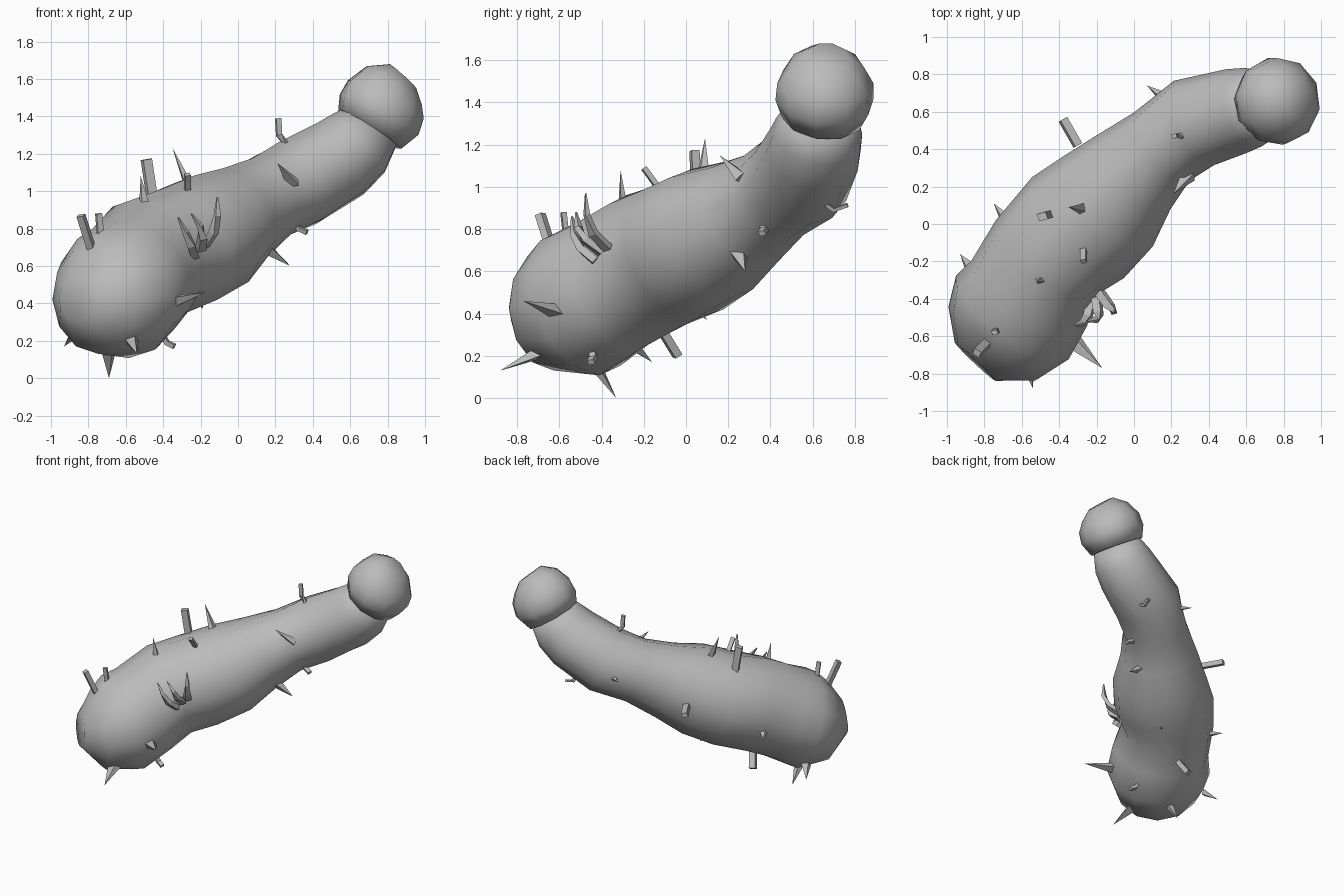
import bpy, bmesh, math
from mathutils import Vector as V

grey = bpy.data.materials.new("plain grey")
grey.diffuse_color = (0.5, 0.5, 0.5, 1)


def sweep(name, path, sides, smooth, twist=0.0):
    """Tube through (point, width radius, height radius); radius 0 makes a tip."""
    bm = bmesh.new()
    pts = [V(s[0]) for s in path]
    rings = []
    for i, (p, r, h) in enumerate(path):
        d = (pts[min(i + 1, len(pts) - 1)] - pts[max(i - 1, 0)]).normalized()
        ref = V((0, 0, 1)) if abs(d.z) < 0.93 else V((0, 1, 0))
        u = d.cross(ref).normalized()
        w = u.cross(d)
        ring = []
        for k in range(1 if r == 0 else sides):
            a = 2 * math.pi * k / sides + twist
            ring.append(bm.verts.new(pts[i] + r * math.cos(a) * u + h * math.sin(a) * w))
        rings.append(ring)
    for a, b in zip(rings, rings[1:]):
        for k in range(sides):
            j = (k + 1) % sides
            if len(b) == 1:
                bm.faces.new((a[k], a[j], b[0]))
            else:
                bm.faces.new((a[k], a[j], b[j], b[k]))
    for ring in (rings[0], rings[-1]):
        if len(ring) > 2:
            bm.faces.new(ring)
    bmesh.ops.recalc_face_normals(bm, faces=bm.faces)
    for f in bm.faces:
        f.smooth = smooth
    me = bpy.data.meshes.new(name)
    bm.to_mesh(me)
    bm.free()
    me.materials.append(grey)
    ob = bpy.data.objects.new(name, me)
    bpy.context.collection.objects.link(ob)
    return ob


# Thick bent body with a rounded lower end
sweep("body", [
    ((-0.85, -0.735, 0.43), 0.15, 0.125),
    ((-0.76, -0.64, 0.42), 0.305, 0.29),
    ((-0.65, -0.50, 0.45), 0.375, 0.36),
    ((-0.56, -0.37, 0.53), 0.355, 0.345),
    ((-0.47, -0.18, 0.635), 0.335, 0.35),
    ((-0.30, -0.02, 0.70), 0.365, 0.34),
    ((-0.14, 0.12, 0.78), 0.34, 0.33),
    ((-0.005, 0.275, 0.87), 0.28, 0.275),
    ((0.15, 0.415, 0.96), 0.235, 0.235),
    ((0.32, 0.54, 1.045), 0.25, 0.245),
    ((0.55, 0.605, 1.175), 0.23, 0.23),
    ((0.635, 0.625, 1.25), 0.215, 0.215),
    ((0.72, 0.645, 1.35), 0.17, 0.17),
], 12, True)

# Rounded knob over the upper end
sweep("knob", [
    ((0.705, 0.645, 1.33), 0.195, 0.2),
    ((0.755, 0.655, 1.41), 0.235, 0.24),
    ((0.79, 0.66, 1.49), 0.23, 0.232),
    ((0.835, 0.665, 1.565), 0.18, 0.185),
    ((0.88, 0.67, 1.615), 0.1, 0.1),
], 10, True)

# Pointed thorns: base, tip, base half width
thorns = [
    ((-0.50, -0.30, 0.92), (-0.52, -0.31, 1.08), 0.035),
    ((-0.26, 0.08, 1.02), (-0.35, 0.09, 1.23), 0.045),
    ((0.28, 0.25, 1.06), (0.21, 0.16, 1.15), 0.045),
    ((-0.31, -0.64, 0.42), (-0.17, -0.77, 0.46), 0.05),
    ((-0.57, -0.73, 0.20), (-0.54, -0.88, 0.13), 0.045),
    ((-0.69, -0.40, 0.11), (-0.69, -0.33, 0.00), 0.035),
    ((-0.88, -0.23, 0.23), (-0.93, -0.16, 0.17), 0.035),
    ((-0.69, 0.03, 0.55), (-0.75, 0.11, 0.54), 0.035),
    ((0.17, 0.67, 1.00), (0.07, 0.74, 1.01), 0.04),
    ((0.17, 0.25, 0.68), (0.28, 0.28, 0.60), 0.05),
    ((-0.20, 0.06, 0.41), (-0.19, 0.10, 0.37), 0.02),
]
for n, (a, b, r) in enumerate(thorns):
    a, b = V(a), V(b)
    sweep(f"thorn_{n + 1}", [(a + (a - b) * 0.2, r * 1.1, r * 0.75), (b, 0, 0)], 4, False, 0.4)

# Blunt or hooked pegs: centre path, half width
pegs = [
    ([(-0.78, -0.63, 0.68), (-0.84, -0.69, 0.87)], 0.03),
    ([(-0.73, -0.56, 0.70), (-0.745, -0.58, 0.88)], 0.022),
    ([(-0.46, 0.05, 0.97), (-0.49, 0.04, 1.17)], 0.035),
    ([(0.26, 0.47, 1.25), (0.22, 0.47, 1.30), (0.215, 0.47, 1.39)], 0.02),
    ([(-0.41, -0.44, 0.24), (-0.38, -0.44, 0.19), (-0.34, -0.45, 0.17)], 0.022),
    ([(-0.50, -0.12, 0.33), (-0.55, -0.04, 0.20)], 0.032),
    ([(-0.30, 0.42, 0.80), (-0.38, 0.56, 0.80)], 0.03),
    ([(0.30, 0.38, 0.86), (0.325, 0.37, 0.80), (0.37, 0.36, 0.78)], 0.022),
    ([(0.49, 0.63, 0.94), (0.49, 0.70, 0.89), (0.50, 0.765, 0.915)], 0.016),
    ([(-0.27, -0.12, 0.98), (-0.27, -0.17, 1.05), (-0.27, -0.20, 1.09)], 0.022),
]
for n, (path, r) in enumerate(pegs):
    sweep(f"peg_{n + 1}", [(p, r, r * 0.8) for p in path], 4, False, 0.5)

# Three curved claws on the flank
claws = [
    [(-0.23, -0.43, 0.65), (-0.25, -0.50, 0.71), (-0.28, -0.53, 0.78), (-0.32, -0.54, 0.86)],
    [(-0.20, -0.40, 0.69), (-0.19, -0.48, 0.75), (-0.20, -0.51, 0.81), (-0.25, -0.52, 0.88)],
    [(-0.18, -0.37, 0.71), (-0.13, -0.44, 0.78), (-0.11, -0.47, 0.87), (-0.11, -0.475, 0.97)],
]
for n, path in enumerate(claws):
    widths = (0.032, 0.03, 0.022, 0.005)
    sweep(f"claw_{n + 1}", [(p, r, r * 0.8) for p, r in zip(path, widths)], 4, False, 0.4)
